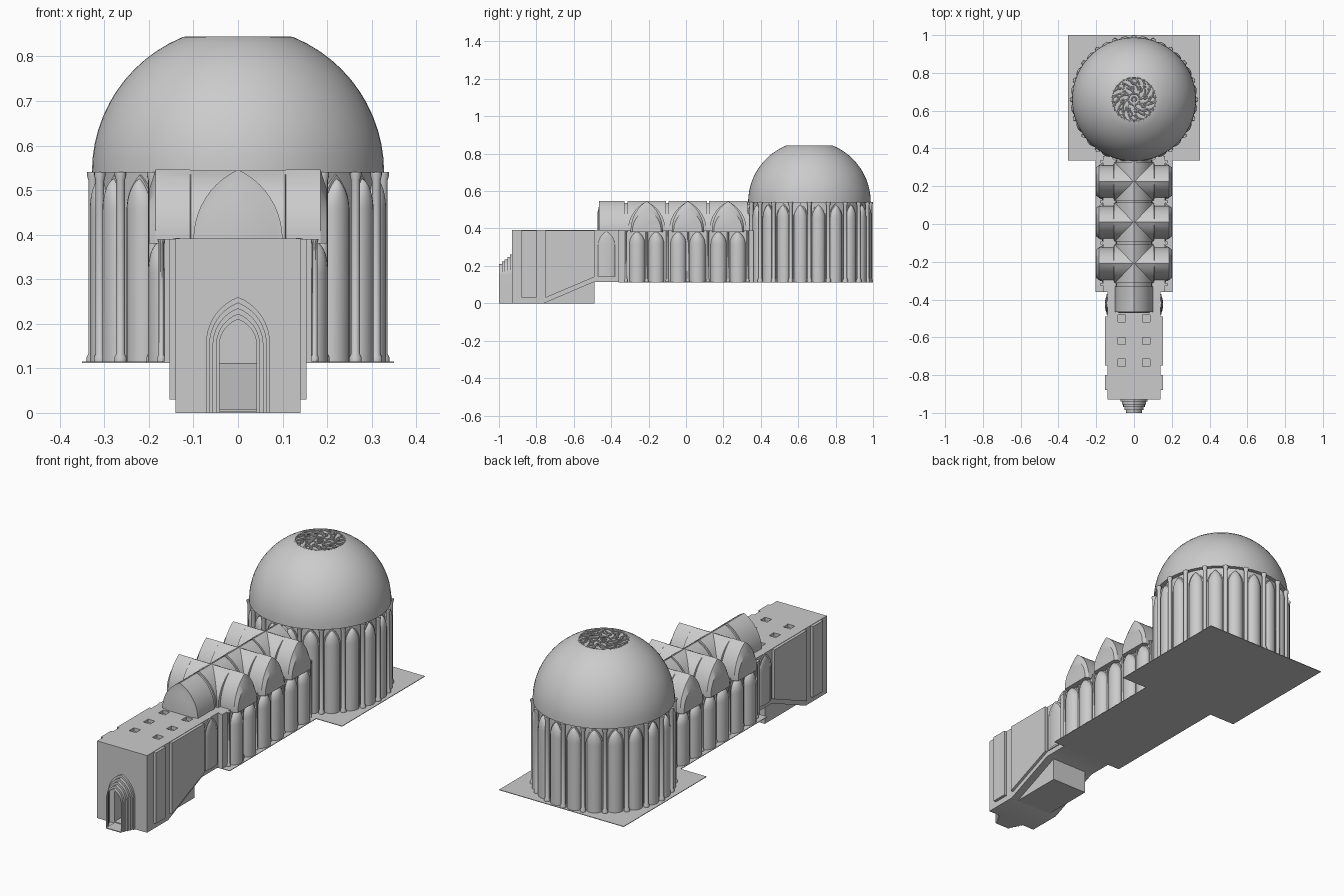
import bpy, bmesh
from math import sin, cos, pi, acos, radians
from mathutils import Matrix

if "Cube" in bpy.data.objects:
    bpy.data.objects.remove(bpy.data.objects["Cube"])

BASE = 0.115          # floor level of nave and rotunda
CY, R = 0.66, 0.328   # rotunda centre and dome radius


def loft(name, loops, cap=True, closed=True):
    """Skin a list of equally long point loops."""
    bm = bmesh.new()
    rows = [[bm.verts.new(p) for p in lp] for lp in loops]
    n = len(rows[0])
    for a, b in zip(rows, rows[1:]):
        for i in range(n if closed else n - 1):
            j = (i + 1) % n
            bm.faces.new((a[i], a[j], b[j], b[i]))
    if cap:
        bm.faces.new(rows[0])
        bm.faces.new(rows[-1])
    bmesh.ops.recalc_face_normals(bm, faces=bm.faces)
    me = bpy.data.meshes.new(name)
    bm.to_mesh(me)
    bm.free()
    ob = bpy.data.objects.new(name, me)
    bpy.context.collection.objects.link(ob)
    return ob


def arch(w, z0, zs, za, n=10):
    """Pointed arch outline: half width, foot, springing, apex."""
    h = za - zs
    c = (h * h - w * w) / (2 * w)
    r = w + c
    a = acos(c / r)
    half = [(r * cos(a * i / n) - c, zs + r * sin(a * i / n)) for i in range(n)]
    left = [(-u, z) for u, z in half]
    foot = [(w, z0)] if z0 < zs else []
    return foot + half + [(0, za)] + left[::-1] + [(-u, z) for u, z in foot]


def along_y(sections):
    return [[(u, y, z) for u, z in pts] for y, pts in sections]


def along_x(sections, yc):
    return [[(x, yc + u, z) for u, z in pts] for x, pts in sections]


def side_prism(name, poly, x0, x1):
    return loft(name, [[(x, y, z) for y, z in poly] for x in (x0, x1)])


def box(name, x0, x1, y0, y1, z0, z1):
    return side_prism(name, [(y0, z0), (y1, z0), (y1, z1), (y0, z1)], x0, x1)


def lathe(name, prof, x, y, n):
    loops = [[(x + r * cos(2 * pi * i / n), y + r * sin(2 * pi * i / n), z)
              for i in range(n)] for r, z in prof]
    return loft(name, loops)


def niche(name, w, depth, z0, zs, za):
    """Half-round bay with pointed head and thin arched frame, facing -y."""
    h = za - zs
    c = max((h * h - w * w) / (2 * w), 0)
    r = w + c
    top = acos(c / r)
    rows = [(w, z0)] + [(r * cos(top * i / 8) - c, zs + r * sin(top * i / 8)) for i in range(9)]
    loops = []
    for hw, z in rows:
        hw = max(hw, 0.0004)
        d = depth * (hw / w) ** 0.5
        loops.append([(-hw * cos(pi * i / 10), -d * sin(pi * i / 10), z) for i in range(11)])
    bay = loft(name, loops, cap=False, closed=False)
    frame = arch(w * 1.12, z0, zs, za + 0.007)
    lip = loft(name + "_frame", along_y([(0.01, frame), (-0.005, frame)]))
    return bay, lip


def copies(parts, mats):
    """Place linked copies of parts at each matrix."""
    for k, m in enumerate(mats):
        for p in parts:
            o = p if k == 0 else p.copy()
            if k:
                bpy.context.collection.objects.link(o)
            o.matrix_world = m


def cut(ob, cutters):
    for c in cutters:
        md = ob.modifiers.new("cut", 'BOOLEAN')
        md.object = c
        md.solver = 'EXACT'
        bpy.context.view_layer.objects.active = ob
        bpy.ops.object.modifier_apply(modifier=md.name)
        bpy.data.objects.remove(c)


# floors
box("rotunda_floor", -0.35, 0.35, 0.335, 1.0, BASE - 0.003, BASE)
box("nave_floor", -0.205, 0.205, -0.36, 0.335, BASE - 0.003, BASE)

# rotunda drum and dome in one turned profile
top = acos(0.125 / R)
prof = [(0.308, BASE), (0.308, 0.54)]
prof += [(R * cos(top * i / 12), 0.54 + R * sin(top * i / 12)) for i in range(13)]
prof += [(0.117, 0.845), (0.115, 0.838)]
lathe("rotunda_dome", prof, 0, CY, 60)

# drum niches and slim columns, twenty bays
bays = niche("drum_niche", 0.036, 0.028, BASE, 0.455, 0.527)
turn = [Matrix.Translation((0, CY, 0)) @ Matrix.Rotation(radians(18 * k + 9), 4, 'Z')
        @ Matrix.Translation((0, -0.308, 0)) for k in range(20)]
copies(bays, turn)
col = lathe("drum_column", [(0.014, BASE), (0.014, 0.125), (0.010, 0.133), (0.010, 0.522),
                            (0.013, 0.533), (0.013, 0.541)], 0, 0, 12)
turn = [Matrix.Translation((0, CY, 0)) @ Matrix.Rotation(radians(18 * k), 4, 'Z')
        @ Matrix.Translation((0, -0.326, 0)) for k in range(20)]
copies([col], turn)

# rose tracery in the crown
cu = bpy.data.curves.new("rose_tracery", 'CURVE')
cu.dimensions = '3D'
cu.bevel_depth = 0.0035
cu.bevel_resolution = 1


def stroke(pts, cyclic):
    s = cu.splines.new('POLY')
    s.points.add(len(pts) - 1)
    for p, (x, y) in zip(s.points, pts):
        p.co = (x, CY + y, 0.842, 1)
    s.use_cyclic_u = cyclic


def ring(cx, cy, r, n):
    stroke([(cx + r * cos(2 * pi * i / n), cy + r * sin(2 * pi * i / n)) for i in range(n)], True)


for r in (0.012, 0.03, 0.117):
    ring(0, 0, r, 32)
for k in range(8):
    a = k * pi / 4
    ring(0.096 * cos(a), 0.096 * sin(a), 0.016, 14)
    for sweep in (1.2, 0.7):
        stroke([((0.03 + 0.085 * t / 8) * cos(a + sweep * t / 8),
                 (0.03 + 0.085 * t / 8) * sin(a + sweep * t / 8)) for t in range(9)], False)
    ring(0.06 * cos(a + 0.2), 0.06 * sin(a + 0.2), 0.010, 10)
rose = bpy.data.objects.new("rose_tracery", cu)
bpy.context.collection.objects.link(rose)
bpy.context.view_layer.objects.active = rose
rose.select_set(True)
bpy.ops.object.convert(target='MESH')

# nave walls with paired niches and pier shafts
box("nave_walls", -0.165, 0.165, -0.36, 0.36, BASE, 0.39)
BAYS = (-0.21, 0.01, 0.225)
bays = niche("nave_niche", 0.043, 0.037, BASE, 0.315, 0.386)
side = [Matrix.Translation((s * 0.165, yc + o, 0)) @ Matrix.Rotation(s * pi / 2, 4, 'Z')
        for s in (-1, 1) for yc in BAYS for o in (-0.051, 0.051)]
copies(bays, side)
shaft = lathe("nave_shaft", [(0.009, BASE), (0.009, BASE + 0.01), (0.006, BASE + 0.015),
                             (0.006, 0.38), (0.009, 0.39)], 0, 0, 10)
copies([shaft], [Matrix.Translation((s * 0.172, y, 0)) for s in (-1, 1)
                 for y in (-0.32, -0.21, -0.1, 0.01, 0.118, 0.225, 0.33)])

# pointed vaults: a long spine, then a crossing per bay
spine = arch(0.094, 0.38, 0.39, 0.535)
vault = arch(0.1, 0.38, 0.39, 0.546)
loft("vault_spine", along_y([(-0.44, spine), (0.36, spine)]))
for yc in BAYS:
    loft("bay_vault", along_y([(yc - 0.103, vault), (yc + 0.103, vault)]))
    wide = arch(0.1, 0.38, 0.39, 0.544)
    mid = arch(0.086, 0.38, 0.39, 0.546)
    small = arch(0.076, 0.38, 0.39, 0.5)
    loft("cross_vault", along_x([(-0.2, small), (-0.185, mid), (-0.108, mid), (-0.106, wide),
                                 (0.106, wide), (0.108, mid), (0.185, mid), (0.2, small)], yc))

# entry end vault with shallow domed face
loft("end_vault", along_y([(-0.33, vault), (-0.465, vault), (-0.465, arch(0.09, 0.385, 0.39, 0.52)),
                           (-0.472, arch(0.07, 0.385, 0.39, 0.49))]))

# entrance hall with sloping underside, door passage and ceiling coffers
hall = side_prism("entrance_hall", [(-0.93, 0), (-0.76, 0), (-0.49, 0.115), (-0.355, 0.115),
                                    (-0.355, 0.392), (-0.93, 0.392)], -0.14, 0.14)
door = arch(0.042, 0.008, 0.15, 0.21)
cutters = [loft("door_cutter", along_y([(-0.95, door), (-0.5, door)]))]
for s in (-1, 1):
    for y in (-0.5, -0.62, -0.735):
        cutters.append(box("coffer_cutter", s * 0.065 - 0.019, s * 0.065 + 0.019,
                           y - 0.019, y + 0.019, 0.375, 0.42))
cut(hall, cutters)
side_prism("stair_ramp", [(-0.76, 0), (-0.49, 0), (-0.49, 0.115)], -0.1, 0.1)

# shallow side panels and skirting band of the hall
for s in (-1, 1):
    side_prism("hall_panel_long", [(-0.75, 0.03), (-0.49, 0.14), (-0.49, 0.39), (-0.75, 0.39)],
               s * 0.13, s * 0.154)
    box("hall_panel_short", s * 0.13, s * 0.154, -0.88, -0.8, 0.03, 0.39)
    bay, lip = niche("hall_end_niche", 0.048, 0.014, 0.14, 0.31, 0.386)
    copies([bay, lip], [Matrix.Translation((s * 0.14, -0.425, 0)) @ Matrix.Rotation(s * pi / 2, 4, 'Z')])

# stepped portal narrowing outwards
steps = []
N = 5
for i in range(N):
    t = i / (N - 1)
    a = arch(0.072 - 0.03 * t, 0, 0.155 - 0.005 * t, 0.26 - 0.05 * t)
    steps += [(-0.925 - 0.075 * i / N, a), (-0.925 - 0.075 * (i + 1) / N, a)]
loft("portal_arches", along_y(steps), cap=False)
box("portal_sill", -0.042, 0.042, -1.0, -0.93, 0, 0.004)

# smooth shading with sharp creases
bpy.ops.object.select_all(action='DESELECT')
for o in bpy.context.scene.objects:
    o.select_set(o.type == 'MESH')
bpy.context.view_layer.objects.active = hall
bpy.ops.object.shade_smooth_by_angle(angle=radians(32))
